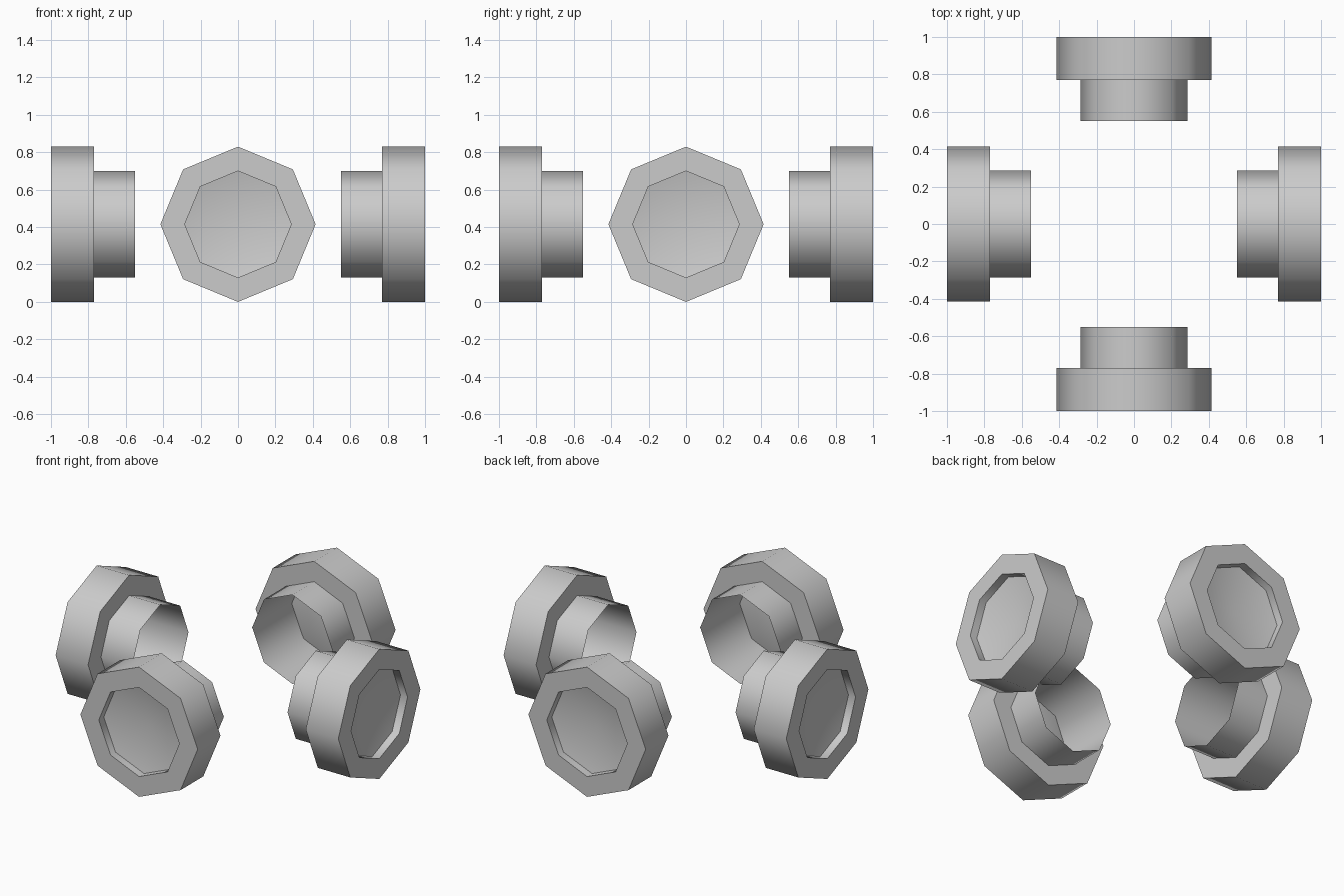
import bpy, bmesh, math

if "Cube" in bpy.data.objects:
    bpy.data.objects.remove(bpy.data.objects["Cube"])

SIDES = 8
RIM_R, HUB_R = 0.415, 0.285      # octagon corner radii
HUB_END, RIM_BACK, DISH, APEX, FACE = 0.55, 0.77, 0.95, 0.89, 1.0

grey = bpy.data.materials.new("plain_grey")
grey.diffuse_color = (0.6, 0.6, 0.6, 1)
grey.use_nodes = True
grey.node_tree.nodes["Principled BSDF"].inputs["Base Color"].default_value = grey.diffuse_color


def revolve(name, profile, turn, closed=False):
    """Turn (distance, radius) points into an eight-sided part on the outward axis."""
    bm = bmesh.new()
    rings = []
    for dist, rad in profile:
        if rad == 0:
            rings.append([bm.verts.new((dist, 0, 0))] * SIDES)
        else:
            rings.append([bm.verts.new((dist,
                                        rad * math.cos(2 * math.pi * j / SIDES),
                                        rad * math.sin(2 * math.pi * j / SIDES)))
                          for j in range(SIDES)])
    pairs = list(zip(rings, rings[1:]))
    if closed:
        pairs.append((rings[-1], rings[0]))
    for a, b in pairs:
        for j in range(SIDES):
            k = (j + 1) % SIDES
            quad = [a[j], a[k], b[k], b[j]]
            bm.faces.new(list(dict.fromkeys(quad)))
    mesh = bpy.data.meshes.new(name)
    bm.to_mesh(mesh)
    bm.free()
    mesh.materials.append(grey)
    obj = bpy.data.objects.new(name, mesh)
    bpy.context.collection.objects.link(obj)
    obj.location.z = RIM_R
    obj.rotation_euler.z = turn
    bpy.ops.object.select_all(action='DESELECT')
    obj.select_set(True)
    bpy.context.view_layer.objects.active = obj
    bpy.ops.object.shade_smooth_by_angle(angle=math.radians(50))


for i, side in enumerate(("right", "back", "left", "front")):
    turn = i * math.pi / 2
    # thick outer rim with a straight bore
    revolve(side + "_rim", [(RIM_BACK, HUB_R), (RIM_BACK, RIM_R),
                            (FACE, RIM_R), (FACE, HUB_R)], turn, closed=True)
    # thin open sleeve pointing to the middle
    revolve(side + "_sleeve", [(HUB_END, HUB_R), (RIM_BACK, HUB_R)], turn)
    # recessed shallow cone closing the bore
    revolve(side + "_dish", [(DISH, HUB_R), (APEX, 0)], turn)
